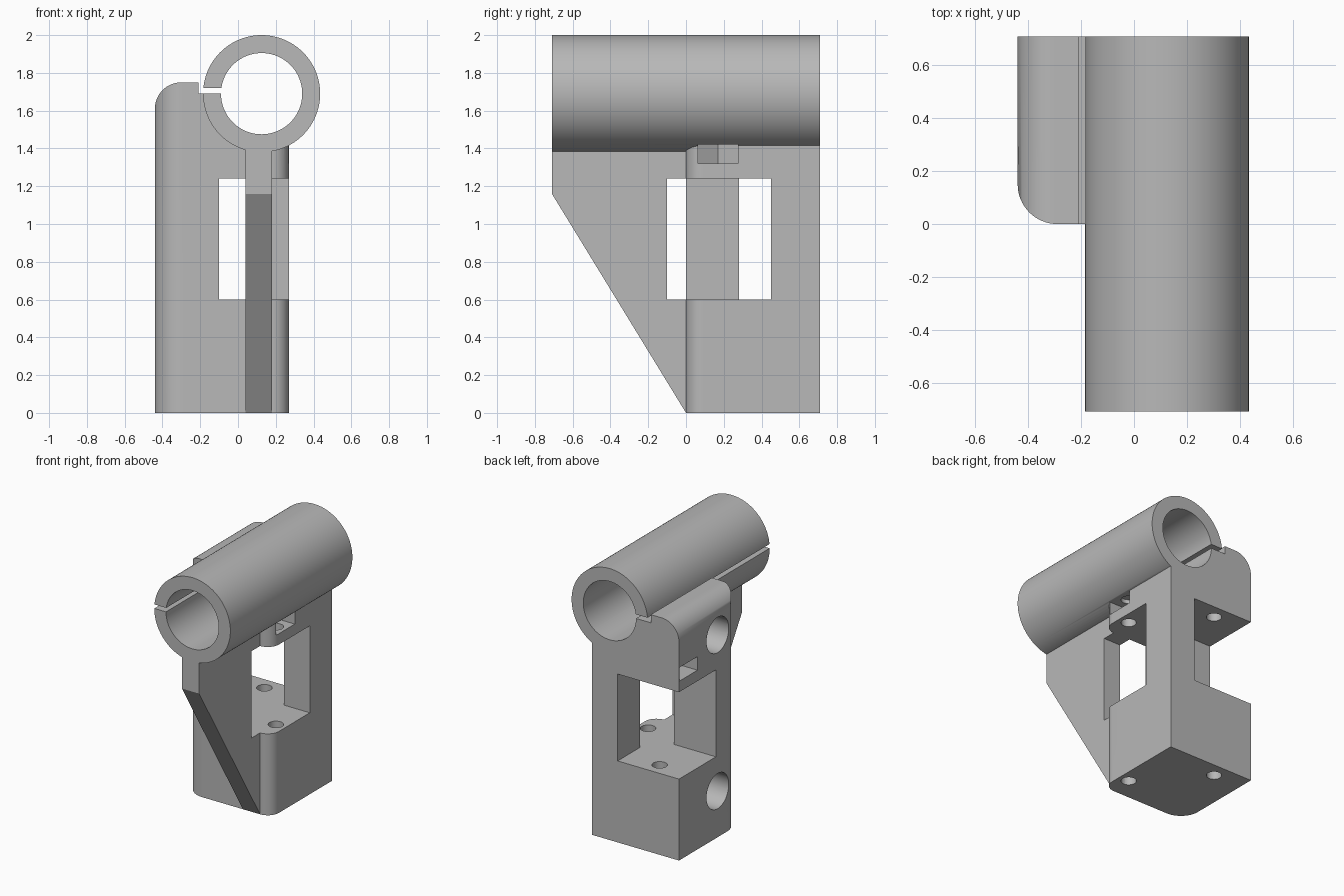
import bpy, bmesh
from math import cos, sin, pi, radians
from mathutils import Vector

cube = bpy.data.objects.get("Cube")
if cube:
    bpy.data.objects.remove(cube, do_unlink=True)

grey = bpy.data.materials.new("plain_grey")
grey.use_nodes = True
colour = (0.48, 0.48, 0.48, 1)
grey.diffuse_color = colour
grey.node_tree.nodes["Principled BSDF"].inputs["Base Color"].default_value = colour


def prism(name, outline, axis, lo, hi):
    """Extrude a closed 2D outline along an axis; outline uses the other two axes in order."""
    def place(p, t):
        v = list(p)
        v.insert(axis, t)
        return v
    bm = bmesh.new()
    face = bm.faces.new([bm.verts.new(place(p, lo)) for p in outline])
    top = bmesh.ops.extrude_face_region(bm, geom=[face])["geom"]
    shift = Vector(place((0, 0), hi - lo))
    bmesh.ops.translate(bm, vec=shift, verts=[g for g in top if isinstance(g, bmesh.types.BMVert)])
    bmesh.ops.recalc_face_normals(bm, faces=bm.faces)
    mesh = bpy.data.meshes.new(name)
    bm.to_mesh(mesh)
    bm.free()
    mesh.materials.append(grey)
    ob = bpy.data.objects.new(name, mesh)
    bpy.context.collection.objects.link(ob)
    return ob


def box(name, x, y, z):
    return prism(name, [(x[0], y[0]), (x[1], y[0]), (x[1], y[1]), (x[0], y[1])], 2, *z)


def arc(cx, cy, r, start, end, n=16):
    return [(cx + r * cos(radians(start + (end - start) * i / n)),
             cy + r * sin(radians(start + (end - start) * i / n))) for i in range(n + 1)]


def circle(cx, cy, r, n=48):
    return [(cx + r * cos(2 * pi * i / n), cy + r * sin(2 * pi * i / n)) for i in range(n)]


def combine(target, other, operation):
    mod = target.modifiers.new("combine", 'BOOLEAN')
    mod.operation, mod.solver, mod.object = operation, 'EXACT', other
    bpy.ops.object.select_all(action='DESELECT')
    bpy.context.view_layer.objects.active = target
    target.select_set(True)
    bpy.ops.object.modifier_apply(modifier=mod.name)
    bpy.data.objects.remove(other, do_unlink=True)


TUBE_X, TUBE_Z, BACK = 0.125, 1.69, 0.71

# Upright block: front profile trimmed by a plan with rounded front corners
profile = [(-0.44, 0), (0.27, 0), (0.27, 1.5), (TUBE_X, TUBE_Z), (-0.21, TUBE_Z),
           (-0.21, 1.75)] + arc(-0.30, 1.61, 0.14, 90, 180)
bracket = prism("clamp_bracket", profile, 1, 0, BACK)
plan = ([(0.27, BACK), (-0.44, BACK)] + arc(-0.29, 0.15, 0.15, 180, 270)
        + arc(0.18, 0.09, 0.09, 270, 360))
combine(bracket, prism("plan", plan, 2, -0.1, 2), 'INTERSECT')

# Clamp tube and the sloping fin below it
combine(bracket, prism("tube", circle(TUBE_X, TUBE_Z, 0.31, 96), 1, -BACK, BACK), 'UNION')
fin = [(0, 0), (0.12, 0), (0.12, 1.42), (-BACK, 1.42), (-BACK, 1.16)]
combine(bracket, prism("fin", fin, 0, 0.04, 0.18), 'UNION')

# Bore and clamping slit
cutters = [prism("bore", circle(TUBE_X, TUBE_Z, 0.215, 96), 1, -1, 1),
           box("slit", (-0.21, 0), (-1, 1), (TUBE_Z, 1.72))]

# Two overlapping windows leave diagonal corner columns
cutters += [box("front_window", (-0.10, 0.5), (-0.10, 0.45), (0.6, 1.24)),
            box("back_window", (-0.6, 0.06), (0.28, 0.9), (0.6, 1.24))]

# Vertical screw holes, each with a hexagonal nut slot open to the side
for x, y, outer in ((0.19, 0.17, 0.5), (-0.205, 0.60, -0.7)):
    cutters.append(prism("screw_hole", circle(x, y, 0.052, 32), 2, -0.1, 1.45))
    cutters.append(prism("nut_seat", circle(x, y, 0.122, 6), 2, 1.32, 1.42))
    cutters.append(box("nut_slot", sorted((x, outer)), (y - 0.1057, y + 0.1057), (1.32, 1.42)))

# Blind round pockets in the right side
for z in (0.34, 1.49):
    cutters.append(prism("side_pocket", circle(0.26, z, 0.13), 0, -0.6, -0.27))

for cutter in cutters:
    combine(bracket, cutter, 'DIFFERENCE')

bpy.ops.object.shade_smooth_by_angle(angle=radians(30))
